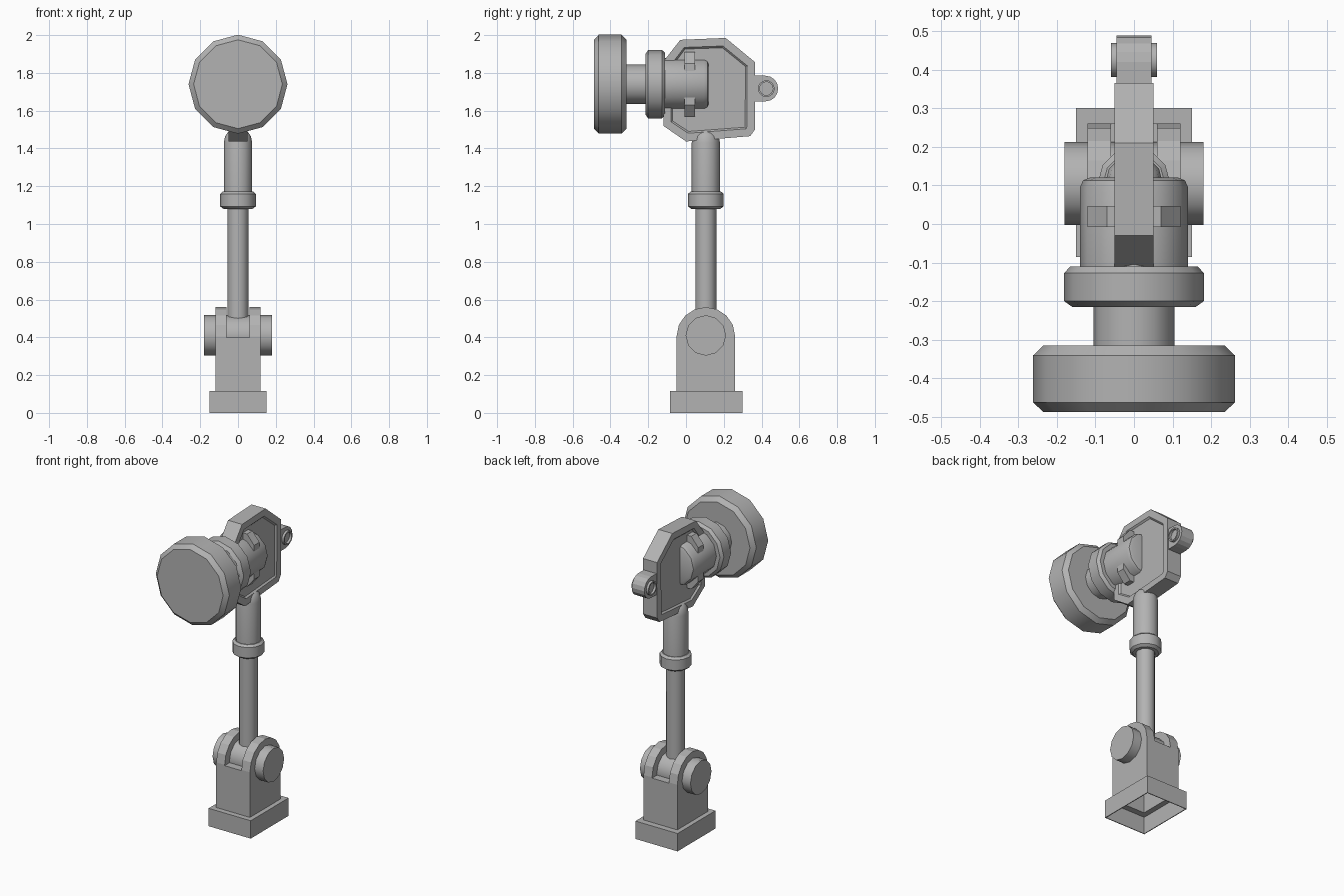
import bpy, bmesh, math
from mathutils import Matrix, Vector

default = bpy.data.objects.get("Cube")
if default:
    bpy.data.objects.remove(default, do_unlink=True)

grey = bpy.data.materials.new("plain grey")
grey.use_nodes = True
grey.diffuse_color = (0.45, 0.45, 0.45, 1)
grey.node_tree.nodes["Principled BSDF"].inputs["Base Color"].default_value = (0.45, 0.45, 0.45, 1)

PIVOT_Y, PIVOT_Z, HEAD_Z = 0.105, 0.41, 1.74
AXES = {"X": Matrix.Rotation(math.pi / 2, 4, "Y"),
        "Y": Matrix.Rotation(-math.pi / 2, 4, "X"),
        "Z": Matrix.Identity(4)}


def finish(name, bm, smooth=True):
    bmesh.ops.recalc_face_normals(bm, faces=bm.faces)
    mesh = bpy.data.meshes.new(name)
    bm.to_mesh(mesh)
    bm.free()
    mesh.materials.append(grey)
    obj = bpy.data.objects.new(name, mesh)
    bpy.context.collection.objects.link(obj)
    if smooth:
        bpy.ops.object.select_all(action="DESELECT")
        obj.select_set(True)
        bpy.context.view_layer.objects.active = obj
        bpy.ops.object.shade_smooth_by_angle(angle=math.radians(35))
    return obj


def lathe(name, profile, axis, loc, sides=12, caps=True):
    """Turn (radius, height) pairs round an axis; a closed ring when caps is off."""
    bm = bmesh.new()
    turn = Matrix.Translation(loc) @ AXES[axis]
    rings = []
    for r, h in profile:
        angles = [math.tau * i / sides for i in range(sides)]
        rings.append([bm.verts.new(turn @ Vector((r * math.cos(a), r * math.sin(a), h))) for a in angles])
    pairs = list(zip(rings, rings[1:]))
    if caps:
        bm.faces.new(rings[0])
        bm.faces.new(rings[-1])
    else:
        pairs.append((rings[-1], rings[0]))
    for low, high in pairs:
        for i in range(sides):
            j = (i + 1) % sides
            bm.faces.new((low[i], low[j], high[j], high[i]))
    return finish(name, bm)


def prism(name, outline, half, axis="X", recess=0):
    """Extrude an outline along x (y, z points) or y (x, z points)."""
    bm = bmesh.new()
    if axis == "X":
        place = lambda p, d: (d, p[0], p[1])
    else:
        place = lambda p, d: (p[0], d, p[1])
    lo, hi = half
    ends = [[bm.verts.new(place(p, d)) for p in outline] for d in (lo, hi)]
    caps = [bm.faces.new(e) for e in ends]
    n = len(outline)
    for i in range(n):
        j = (i + 1) % n
        bm.faces.new((ends[0][i], ends[0][j], ends[1][j], ends[1][i]))
    bmesh.ops.recalc_face_normals(bm, faces=bm.faces)
    if recess:
        bmesh.ops.inset_individual(bm, faces=caps, thickness=0.045)
        bmesh.ops.inset_individual(bm, faces=caps, thickness=recess, depth=-recess)
    return finish(name, bm, False)


def box(name, x, y, z):
    return prism(name, [(y[0], z[0]), (y[1], z[0]), (y[1], z[1]), (y[0], z[1])], x)


def cut(obj, *cutters):
    for cutter in cutters:
        cutter.hide_render = True
        mod = obj.modifiers.new("cut", "BOOLEAN")
        mod.operation, mod.solver, mod.object = "DIFFERENCE", "EXACT", cutter
        bpy.context.view_layer.objects.active = obj
        bpy.ops.object.modifier_apply(modifier=mod.name)
        bpy.data.objects.remove(cutter, do_unlink=True)


# Hollow foot, open underneath
foot = box("foot", (-0.15, 0.15), (-0.085, 0.3), (0, 0.115))
cut(foot, box("foot_cavity", (-0.145, 0.145), (-0.08, 0.295), (-0.05, 0.11)),
    box("foot_opening", (-0.11, 0.11), (-0.04, 0.25), (0.05, 0.2)))

# Fork with two rounded ears
arch = [(PIVOT_Y + 0.155 * math.cos(math.pi * i / 8), 0.405 + 0.155 * math.sin(math.pi * i / 8))
        for i in range(9)]
fork = prism("fork", [(-0.05, 0.112), (0.26, 0.112)] + arch, (-0.12, 0.12))
cut(fork, box("fork_slot", (-0.06, 0.06), (-0.2, 0.4), (0.4, 0.7)),
    box("fork_cavity", (-0.11, 0.11), (-0.04, 0.25), (0, 0.39)))

# Hinge pin and hub
lathe("hinge_pin", [(0.107, -0.18), (0.107, 0.18)], "X", (0, PIVOT_Y, PIVOT_Z))
lathe("hinge_hub", [(0.1, -0.058), (0.1, 0.058)], "X", (0, PIVOT_Y, PIVOT_Z))

# Post, collar and domed sleeve
post = (0, PIVOT_Y, 0)
lathe("post", [(0.056, 0.42), (0.056, 1.1)], "Z", post)
lathe("post_collar", [(0.077, 1.08), (0.094, 1.093), (0.094, 1.16), (0.08, 1.172)], "Z", post)
lathe("post_sleeve", [(0.075, 1.15), (0.075, 1.43), (0.068, 1.465), (0.052, 1.488), (0.03, 1.5)], "Z", post)

# Upright plate with a recessed panel on each side
prism("head_plate", [(-0.12, 1.86), (-0.03, 1.975), (0.21, 1.985), (0.365, 1.857),
                     (0.365, 1.5), (0.34, 1.465), (0, 1.437), (-0.12, 1.52)],
      (-0.05, 0.05), recess=0.01)

# Rear lug with a bushing
lug_arc = [(0.42 + 0.068 * math.cos(a), 1.717 + 0.068 * math.sin(a))
           for a in [math.pi * (i / 8 - 0.5) for i in range(9)]]
prism("rear_lug", [(0.35, 1.785), (0.35, 1.649)] + lug_arc, (-0.045, 0.045))
lathe("lug_bushing", [(0.044, -0.06), (0.044, 0.06), (0.035, 0.06), (0.035, 0.05),
                      (0.035, -0.05), (0.035, -0.06)], "X", (0, 0.425, 1.717), 16, caps=False)

# Turned head: disc, neck, collar, barrel
head = (0, 0, HEAD_Z)
lathe("front_disc", [(0.235, -0.487), (0.262, -0.462), (0.262, -0.341), (0.235, -0.315)], "Y", head)
lathe("head_neck", [(0.105, -0.33), (0.105, -0.2)], "Y", head)
lathe("head_collar", [(0.16, -0.215), (0.181, -0.2), (0.181, -0.127), (0.165, -0.11)], "Y", head)
lathe("head_barrel", [(0.14, -0.12), (0.14, 0.095), (0.132, 0.113), (0.115, 0.12)], "Y", head)

# Strap around the barrel
strap = [(sx * x, HEAD_Z + sz * z) for sx, sz, corner in
         ((1, 1, ((0.12, 0.11), (0.07, 0.17))), (-1, 1, ((0.07, 0.17), (0.12, 0.11))),
          (-1, -1, ((0.12, 0.11), (0.07, 0.17))), (1, -1, ((0.07, 0.17), (0.12, 0.11))))
         for x, z in corner]
prism("barrel_strap", strap, (-0.008, 0.047), "Y")
